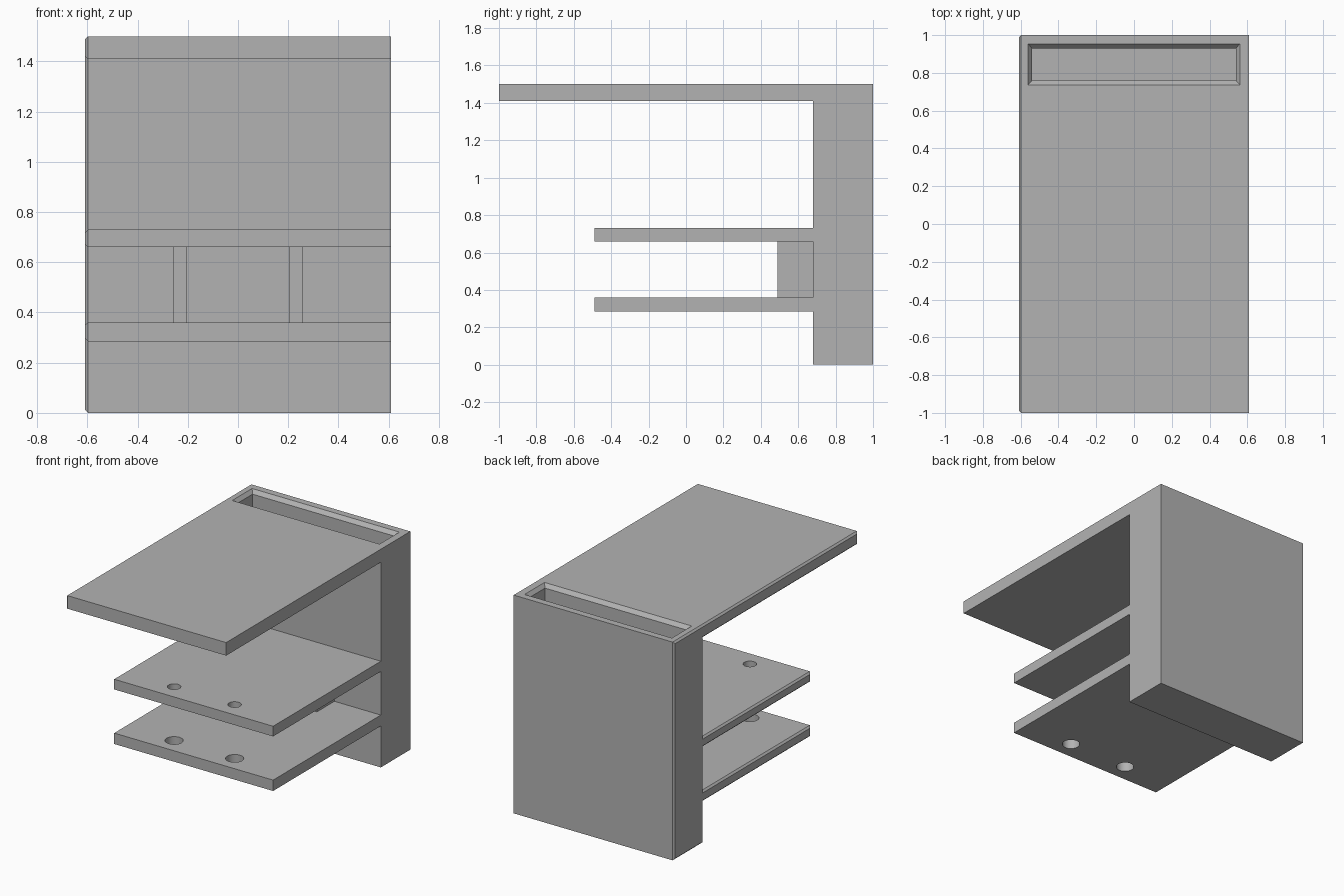
import bpy
import bmesh

cube = bpy.data.objects.get("Cube")
if cube:
    bpy.data.objects.remove(cube, do_unlink=True)

grey = bpy.data.materials.new("mid grey")
grey.use_nodes = True
colour = (0.45, 0.45, 0.45, 1)
grey.diffuse_color = colour
grey.node_tree.nodes["Principled BSDF"].inputs["Base Color"].default_value = colour


def make_object(name, bm):
    bmesh.ops.recalc_face_normals(bm, faces=bm.faces)
    mesh = bpy.data.meshes.new(name)
    bm.to_mesh(mesh)
    bm.free()
    mesh.materials.append(grey)
    obj = bpy.data.objects.new(name, mesh)
    bpy.context.collection.objects.link(obj)
    return obj


def box_bm(x, y, z):
    """Box between (min, max) pairs."""
    bm = bmesh.new()
    bmesh.ops.create_cube(bm, size=1)
    for v in bm.verts:
        v.co = [lo if c < 0 else hi for c, (lo, hi) in zip(v.co, (x, y, z))]
    return bm


def cut(target, cutter):
    cutter.hide_render = True
    mod = target.modifiers.new("cut", "BOOLEAN")
    mod.operation = "DIFFERENCE"
    mod.solver = "EXACT"
    mod.object = cutter
    bpy.context.view_layer.objects.active = target
    bpy.ops.object.modifier_apply(modifier=mod.name)
    bpy.data.objects.remove(cutter, do_unlink=True)


# Body: hollow back column with a long top shelf and two short shelves
HALF, BEVEL, COLUMN, SHORT = 0.61, 0.012, 0.68, -0.49
SHELVES = [(0.285, 0.36), (0.66, 0.73)]
profile = [(1, 1.5), (1, 0), (COLUMN, 0)]
for low, high in SHELVES:
    profile += [(COLUMN, low), (SHORT, low), (SHORT, high), (COLUMN, high)]
profile += [(COLUMN, 1.41), (-1, 1.41), (-1, 1.5)]

bm = bmesh.new()
face = bm.faces.new([bm.verts.new((HALF, y, z)) for y, z in profile])
new = bmesh.ops.extrude_face_region(bm, geom=[face])["geom"]
for v in new:
    if isinstance(v, bmesh.types.BMVert):
        v.co.x = BEVEL - HALF
bmesh.ops.recalc_face_normals(bm, faces=bm.faces)
# Small chamfer around the right-hand end
cap = [f for f in bm.faces if f.normal.x < -0.9]
bmesh.ops.inset_region(bm, faces=cap, thickness=BEVEL, use_even_offset=True)
for f in cap:
    for v in f.verts:
        v.co.x = -HALF
body = make_object("shelf_body", bm)

# Deep pocket in the column, with a sloped lip
cut(body, make_object("pocket_cutter",
                      box_bm((-0.54, 0.54), (0.76, 0.93), (0.07, 1.6))))
bm = box_bm((-0.56, 0.56), (0.737, 0.953), (1.475, 1.5))
for v in bm.verts:
    if v.co.z < 1.49:
        v.co.x = 0.54 if v.co.x > 0 else -0.54
        v.co.y = 0.93 if v.co.y > 0.85 else 0.76
top = [f for f in bm.faces if f.calc_center_median().z > 1.495]
raised = bmesh.ops.extrude_face_region(bm, geom=top)["geom"]
bmesh.ops.delete(bm, geom=top, context="FACES_ONLY")
for v in raised:
    if isinstance(v, bmesh.types.BMVert):
        v.co.z = 1.6
cut(body, make_object("lip_cutter", bm))

# Screw holes: wide in the lower shelf, narrow in the upper one
for (low, high), radius in zip(SHELVES, (0.057, 0.042)):
    for x in (-0.23, 0.23):
        bm = bmesh.new()
        bmesh.ops.create_cone(bm, cap_ends=True, segments=32, radius1=radius,
                              radius2=radius, depth=0.15)
        bmesh.ops.translate(bm, verts=bm.verts,
                            vec=(x, -0.365, (low + high) / 2))
        cut(body, make_object("hole_cutter", bm))

bpy.ops.object.select_all(action="DESELECT")
body.select_set(True)
bpy.context.view_layer.objects.active = body
bpy.ops.object.shade_smooth_by_angle()

# Ribs between the short shelves
for side, name in ((-1, "right_rib"), (1, "left_rib")):
    xs = sorted((side * 0.205, side * 0.257))
    make_object(name, box_bm(xs, (0.49, COLUMN), (0.36, 0.66)))
